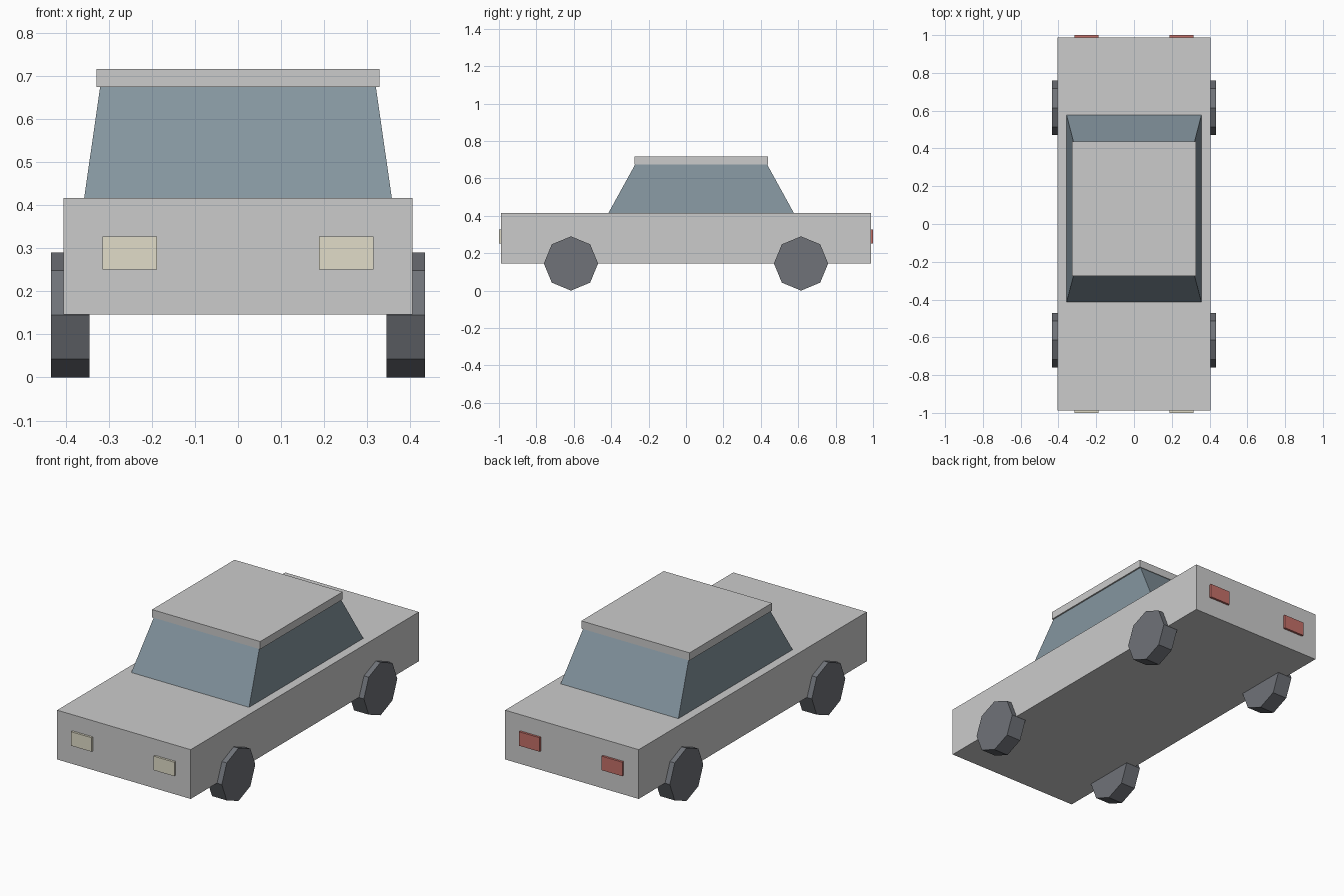
import bpy, bmesh
from math import pi
from mathutils import Matrix

if "Cube" in bpy.data.objects:
    bpy.data.objects.remove(bpy.data.objects["Cube"])


def material(name, color):
    m = bpy.data.materials.new(name)
    m.diffuse_color = (*color, 1)
    m.use_nodes = True
    m.node_tree.nodes["Principled BSDF"].inputs["Base Color"].default_value = m.diffuse_color
    return m


glass = material("dark_glass", (0.23, 0.30, 0.345))
rubber = material("rubber", (0.16, 0.17, 0.19))
lamp = material("lamp_cream", (0.75, 0.72, 0.58))
red = material("lamp_red", (0.55, 0.16, 0.14))


def finish(name, bm, mat=None):
    bmesh.ops.recalc_face_normals(bm, faces=bm.faces)
    mesh = bpy.data.meshes.new(name)
    bm.to_mesh(mesh)
    bm.free()
    if mat:
        mesh.materials.append(mat)
    ob = bpy.data.objects.new(name, mesh)
    bpy.context.collection.objects.link(ob)
    return ob


def box(name, center, size, mat=None, top=(1, 1)):
    """Box whose top face can be narrowed by the factors in top."""
    bm = bmesh.new()
    bmesh.ops.create_cube(bm, size=1)
    for v in bm.verts:
        if v.co.z > 0:
            v.co.x *= top[0]
            v.co.y *= top[1]
        v.co = [c + s * k for c, s, k in zip(center, size, v.co)]
    return finish(name, bm, mat)


def wheel(name, x, y, radius=0.145, width=0.089):
    bm = bmesh.new()
    bmesh.ops.create_cone(bm, cap_ends=True, segments=8, radius1=radius,
                          radius2=radius, depth=width,
                          matrix=Matrix.Rotation(pi / 2, 4, 'Y'))
    bmesh.ops.translate(bm, verts=bm.verts, vec=(x, y, radius))
    return finish(name, bm, rubber)


# Lower body, tapered glass cabin and overhanging roof
box("body", (0, 0, 0.281), (0.81, 1.976, 0.27))
box("cabin_glass", (0, 0.081, 0.545), (0.714, 0.99, 0.258), glass, top=(0.896, 0.713))
box("roof", (0, 0.081, 0.695), (0.656, 0.714, 0.042))

# Wheels and lights on both sides, front and back
for side, sx in (("left", -1), ("right", 1)):
    for end, sy, mat in (("front", -1, lamp), ("rear", 1, red)):
        wheel(f"{end}_{side}_wheel", sx * 0.3895, sy * 0.615)
        box(f"{end}_{side}_light", (sx * 0.251, sy * 0.99, 0.289),
            (0.126, 0.02, 0.077), mat)
